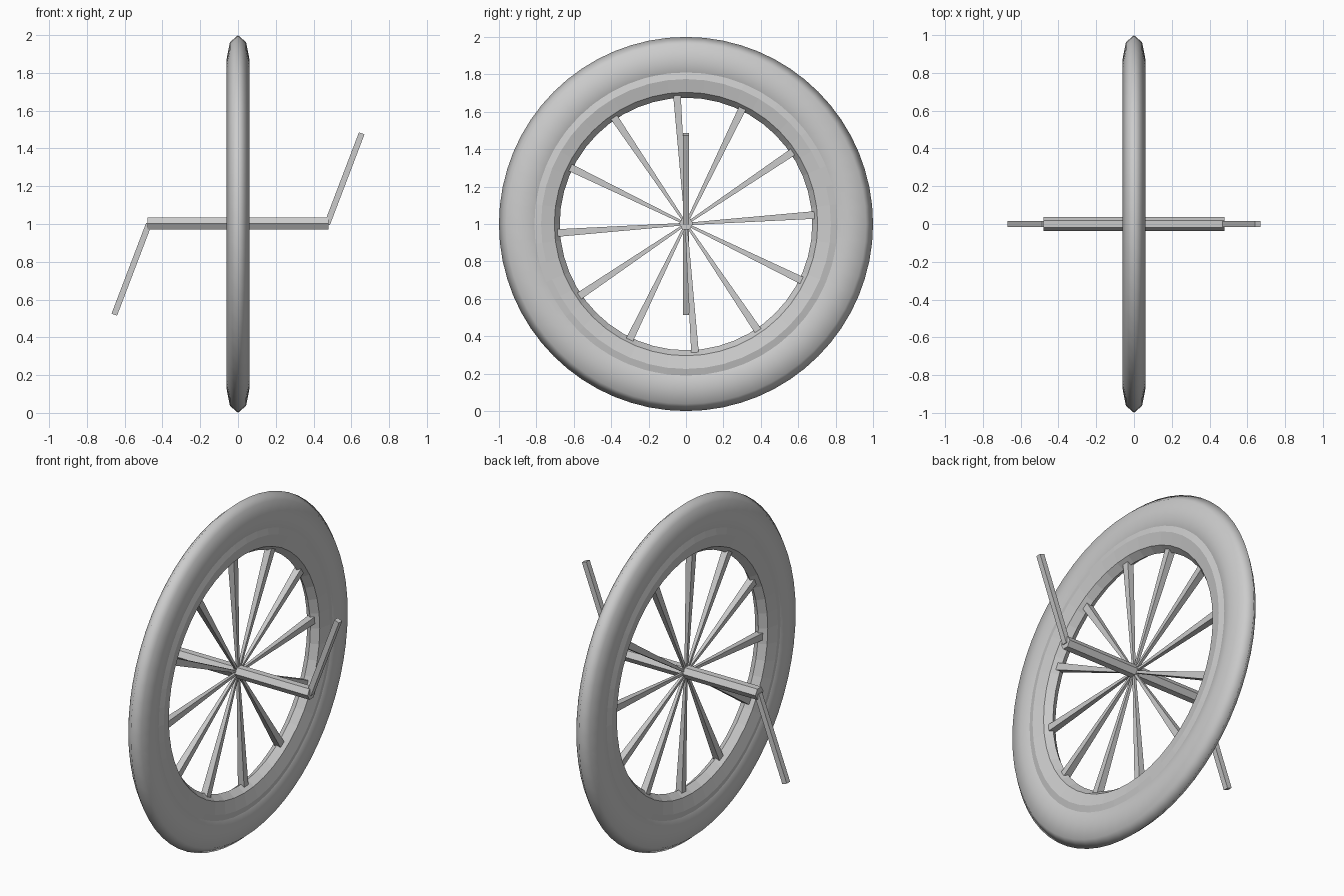
import bpy, bmesh, math
from mathutils import Vector, Matrix

if "Cube" in bpy.data.objects:
    bpy.data.objects.remove(bpy.data.objects["Cube"])

CENTRE = Vector((0, 0, 1))


def finish(name, bm, smooth=False):
    bmesh.ops.recalc_face_normals(bm, faces=bm.faces)
    mesh = bpy.data.meshes.new(name)
    bm.to_mesh(mesh)
    bm.free()
    for p in mesh.polygons:
        p.use_smooth = smooth
    obj = bpy.data.objects.new(name, mesh)
    bpy.context.collection.objects.link(obj)
    return obj


def ring(name, radius, tube, half_width, segments, smooth):
    """Flattened eight-sided tube swept around the x axis."""
    bm = bmesh.new()
    loops = []
    for i in range(segments):
        a = 2 * math.pi * i / segments
        loop = []
        for j in range(8):
            t = 2 * math.pi * j / 8
            r = radius + tube * math.cos(t)
            loop.append(bm.verts.new(CENTRE + Vector(
                (half_width * math.sin(t), r * math.cos(a), r * math.sin(a)))))
        loops.append(loop)
    for i in range(segments):
        p, q = loops[i], loops[(i + 1) % segments]
        for j in range(8):
            k = (j + 1) % 8
            bm.faces.new((p[j], p[k], q[k], q[j]))
    return finish(name, bm, smooth)


def bar(name, start, end, r1, r2, sides, turn=0):
    """Straight flat-sided bar between two points, optionally tapered."""
    start, end = Vector(start), Vector(end)
    d = end - start
    matrix = (Matrix.Translation((start + end) / 2)
              @ d.to_track_quat('Z', 'Y').to_matrix().to_4x4()
              @ Matrix.Rotation(turn, 4, 'Z'))
    bm = bmesh.new()
    bmesh.ops.create_cone(bm, cap_ends=True, segments=sides, radius1=r1,
                          radius2=r2, depth=d.length, matrix=matrix)
    return finish(name, bm)


# Tyre and rim
ring("tyre", 0.87, 0.13, 0.061, 64, True)
ring("rim", 0.775, 0.10, 0.058, 48, False)

# Twelve tapered spokes
for i in range(12):
    a = math.radians(4 + 30 * i)
    out = Vector((0, math.cos(a), math.sin(a)))
    bar(f"spoke_{i + 1}", CENTRE + out * 0.01, CENTRE + out * 0.70,
        0.009, 0.029, 4, math.pi / 4)

# Hexagonal axle, points facing front and back
axle = bar("axle", (-0.48, 0.002, 1.002), (0.48, 0.002, 1.002), 0.037, 0.037, 6)
if max(v.co.z for v in axle.data.vertices) > 1.036:
    axle.data.transform(Matrix.Translation(CENTRE)
                        @ Matrix.Rotation(math.pi / 6, 4, 'X')
                        @ Matrix.Translation(-CENTRE))

# Opposed crank arms
for s, side in ((1, "right"), (-1, "left")):
    bar(f"crank_arm_{side}", (s * 0.472, 0, 1 + s * 0.0), (s * 0.655, 0, 1 + s * 0.48),
        0.022, 0.022, 4, math.pi / 4)
